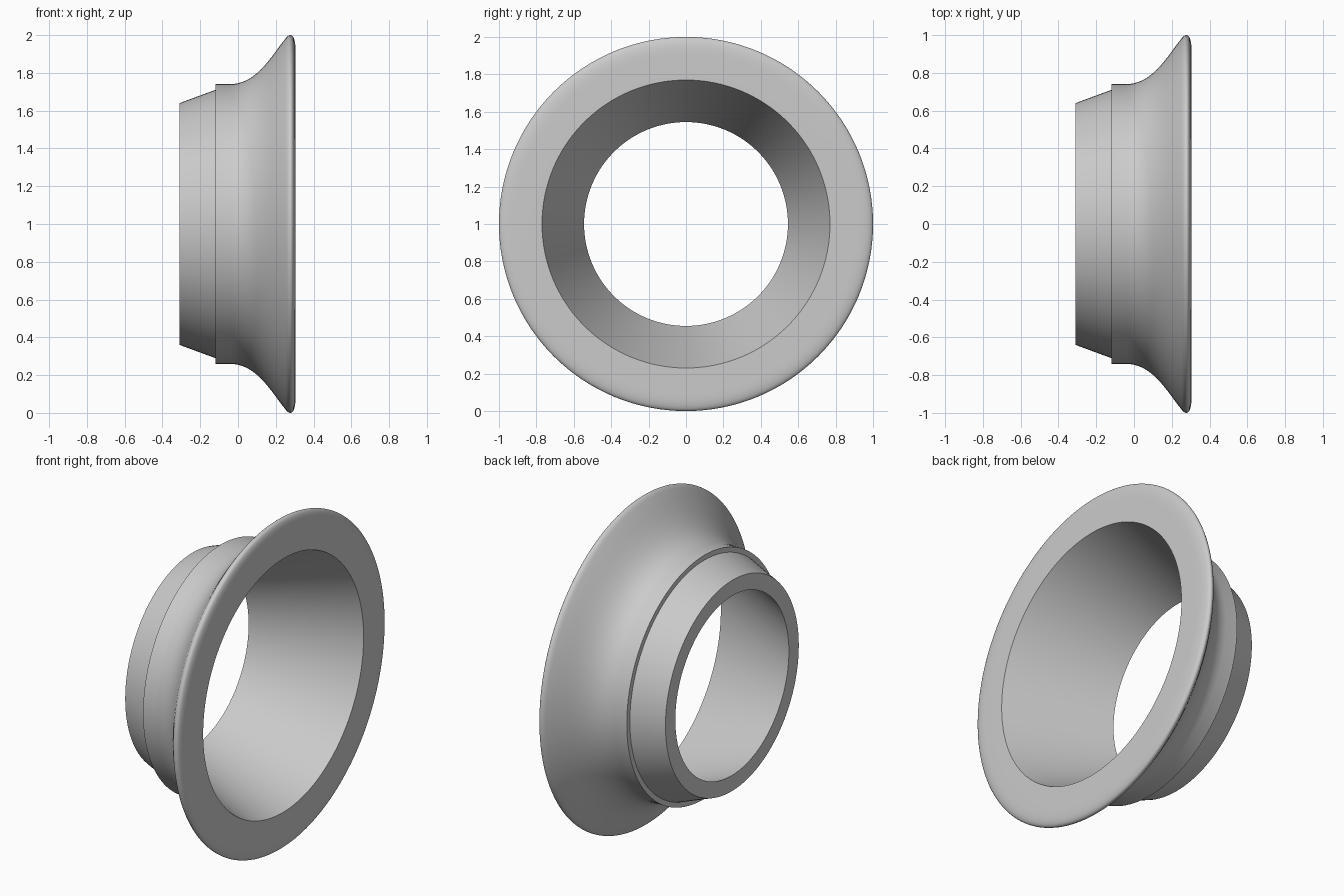
import bpy, bmesh, math
from mathutils import Vector
from mathutils.geometry import interpolate_bezier

cube = bpy.data.objects.get("Cube")
if cube:
    bpy.data.objects.remove(cube, do_unlink=True)

SEGMENTS = 128


def curve(points, steps):
    """Bezier section of the profile, given as (x, radius) points."""
    return interpolate_bezier(*[Vector((x, 0, r)) for x, r in points], steps)


# Profile: stepped neck, flared skirt, rounded lip, flat face, tapered bore
neck = [Vector((x, 0, r)) for x, r in
        ((-0.31, 0.545), (-0.31, 0.64), (-0.12, 0.71), (-0.12, 0.74))]
flare = curve([(-0.04, 0.74), (0.1, 0.745), (0.17, 0.88), (0.25, 0.98)], 20)
lip = curve([(0.25, 0.98), (0.275, 1.014), (0.305, 1.014), (0.305, 0.91)], 14)
profile = neck + flare + lip[1:] + [Vector((0.305, 0, 0.77))]

# Revolve the closed profile about the x axis
bm = bmesh.new()
verts = [bm.verts.new(p) for p in profile]
edges = [bm.edges.new((v, verts[i - 1])) for i, v in enumerate(verts)]
bmesh.ops.spin(bm, geom=verts + edges, cent=(0, 0, 0), axis=(1, 0, 0),
               angle=math.tau, steps=SEGMENTS, use_merge=True)
bmesh.ops.remove_doubles(bm, verts=bm.verts, dist=0.0001)
bmesh.ops.recalc_face_normals(bm, faces=bm.faces)
mesh = bpy.data.meshes.new("flared_ring")
bm.to_mesh(mesh)
bm.free()

ring = bpy.data.objects.new("flared_ring", mesh)
ring.location.z = 1
bpy.context.collection.objects.link(ring)

# Plain grey material
grey = bpy.data.materials.new("light_grey")
grey.use_nodes = True
colour = (0.6, 0.6, 0.6, 1)
grey.diffuse_color = colour
grey.node_tree.nodes["Principled BSDF"].inputs["Base Color"].default_value = colour
mesh.materials.append(grey)

# Smooth shading with crisp steps
bpy.ops.object.select_all(action="DESELECT")
ring.select_set(True)
bpy.context.view_layer.objects.active = ring
bpy.ops.object.shade_smooth_by_angle(angle=math.radians(25))
